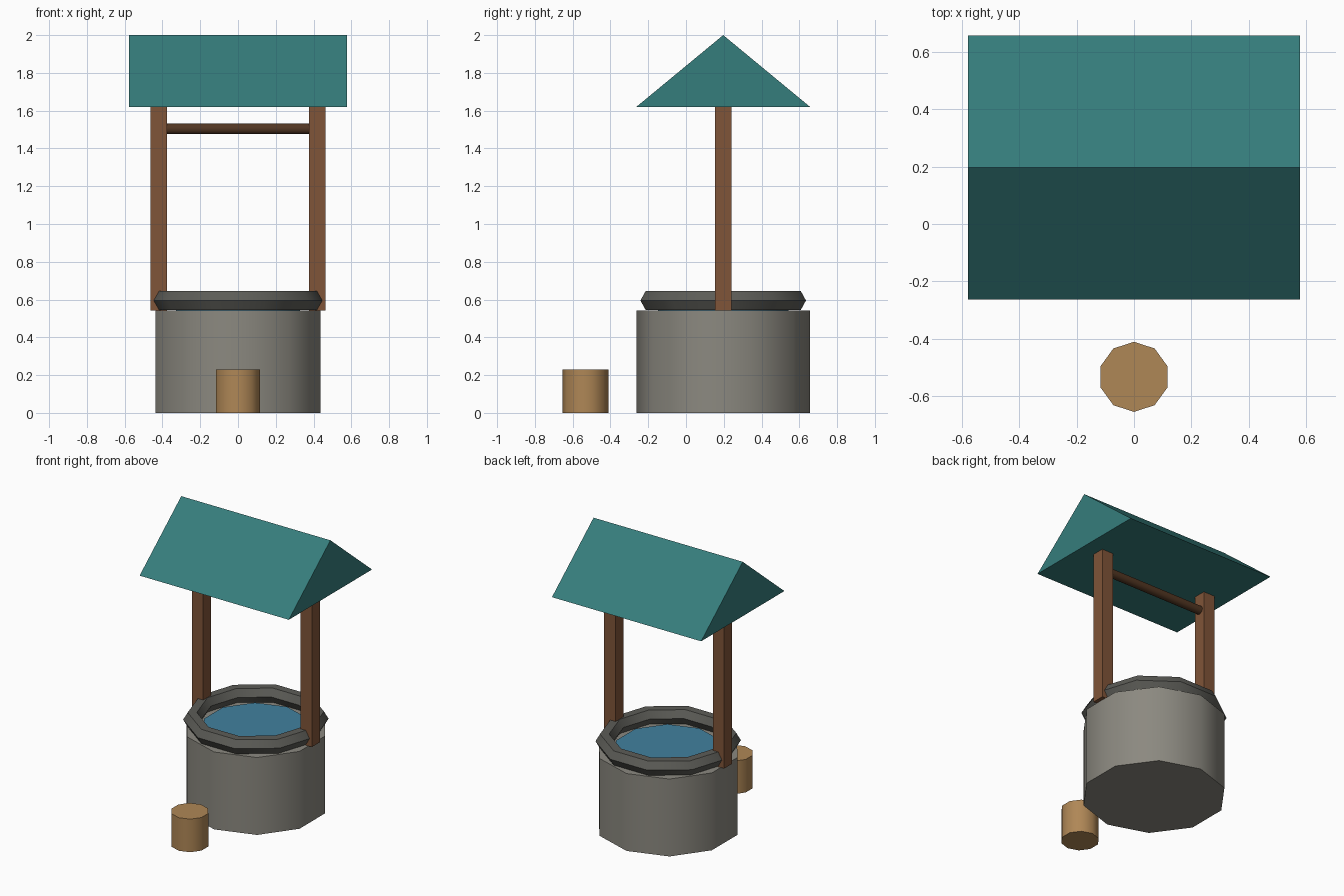
import bpy
import bmesh
import math

cube = bpy.data.objects.get("Cube")
if cube:
    bpy.data.objects.remove(cube, do_unlink=True)

CENTRE_Y = 0.197  # the well stands behind the bucket


def material(name, colour):
    mat = bpy.data.materials.new(name)
    mat.use_nodes = True
    rgba = (*colour, 1)
    mat.diffuse_color = rgba
    mat.node_tree.nodes["Principled BSDF"].inputs["Base Color"].default_value = rgba
    return mat


stone = material("grey stone", (0.26, 0.25, 0.216))
dark_stone = material("dark stone", (0.107, 0.107, 0.095))
blue = material("water blue", (0.054, 0.216, 0.342))
teal = material("teal roof", (0.036, 0.205, 0.202))
wood = material("brown wood", (0.216, 0.089, 0.04))
dark_wood = material("dark wood", (0.084, 0.037, 0.016))
tan = material("tan wood", (0.43, 0.242, 0.093))


def finish(name, mat, smooth=True):
    obj = bpy.context.object
    obj.name = name
    obj.data.materials.append(mat)
    if smooth:
        bpy.ops.object.shade_smooth_by_angle(angle=math.radians(40))
    return obj


def cylinder(name, mat, radius, bottom, top, y):
    bpy.ops.mesh.primitive_cylinder_add(
        vertices=10, radius=radius, depth=top - bottom,
        location=(0, y, (bottom + top) / 2))
    return finish(name, mat)


# Well body, water and bucket
cylinder("well_wall", stone, 0.46, 0, 0.541, CENTRE_Y)
cylinder("water", blue, 0.345, 0.5, 0.55, CENTRE_Y)
cylinder("bucket", tan, 0.122, 0, 0.231, -0.532)

# Stone rim
bpy.ops.mesh.primitive_torus_add(
    major_segments=10, minor_segments=6, major_radius=0.403,
    minor_radius=0.0577, location=(0, CENTRE_Y, 0.595))
finish("stone_rim", dark_stone)

# Posts
for side, name in ((1, "left_post"), (-1, "right_post")):
    bpy.ops.mesh.primitive_cube_add(size=1, location=(side * 0.42, CENTRE_Y, 1.081))
    bpy.context.object.scale = (0.088, 0.088, 1.08)
    bpy.ops.object.transform_apply(location=False, rotation=False, scale=True)
    finish(name, wood, smooth=False)

# Crossbar between the posts
bpy.ops.mesh.primitive_cylinder_add(
    vertices=10, radius=0.03, depth=0.8,
    location=(0, CENTRE_Y, 1.504), rotation=(0, math.pi / 2, 0))
finish("crossbar", dark_wood)

# Gabled roof: a triangle extruded along x
bm = bmesh.new()
profile = ((-0.46, 1.62), (0.46, 1.62), (0, 2))
gable = bm.faces.new([bm.verts.new((-0.577, CENTRE_Y + y, z)) for y, z in profile])
extruded = bmesh.ops.extrude_face_region(bm, geom=[gable], use_keep_orig=True)
bmesh.ops.translate(
    bm, vec=(1.154, 0, 0),
    verts=[g for g in extruded["geom"] if isinstance(g, bmesh.types.BMVert)])
bmesh.ops.recalc_face_normals(bm, faces=bm.faces[:])
mesh = bpy.data.meshes.new("roof")
bm.to_mesh(mesh)
bm.free()
roof = bpy.data.objects.new("roof", mesh)
mesh.materials.append(teal)
bpy.context.collection.objects.link(roof)
